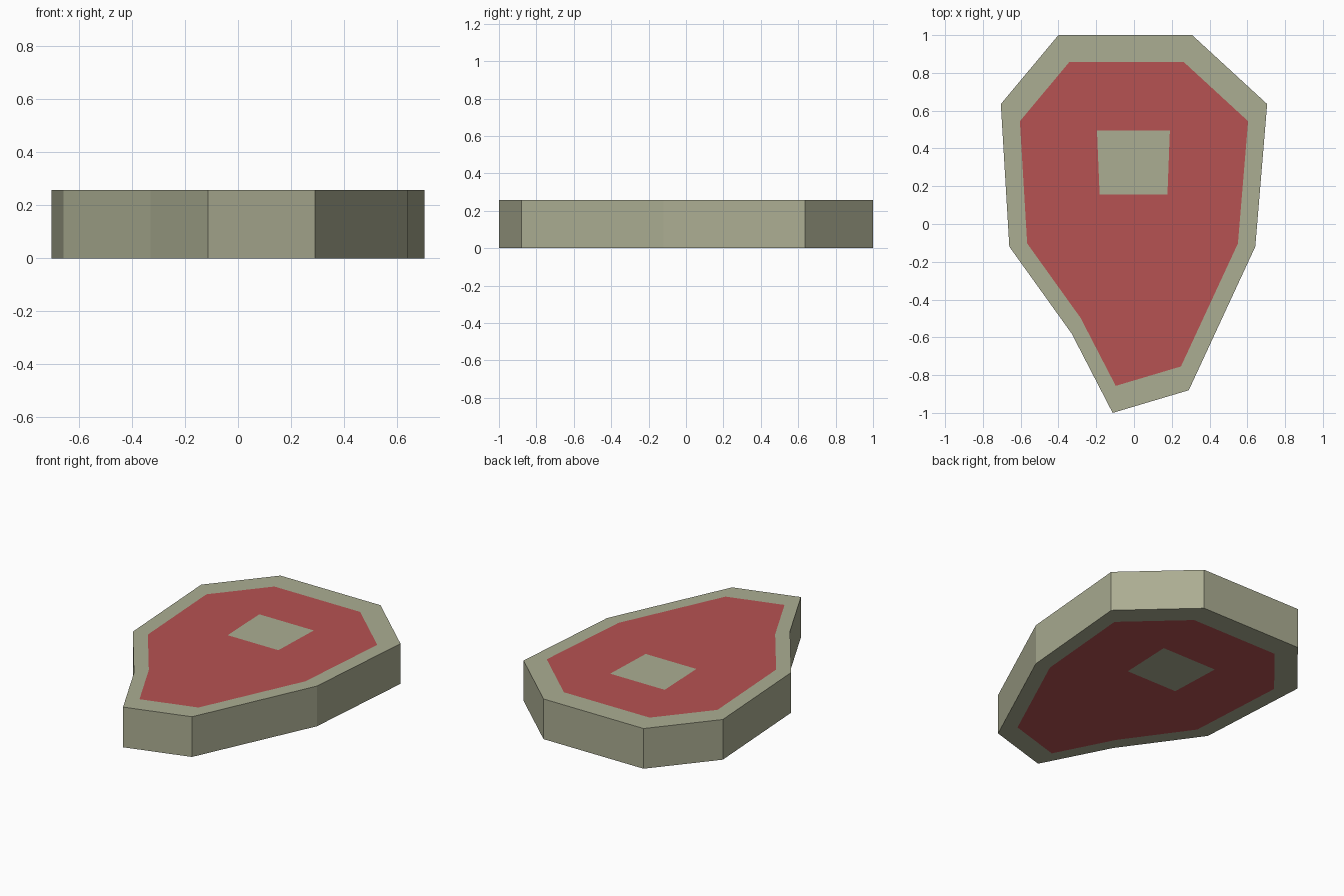
import bpy, bmesh

if "Cube" in bpy.data.objects:
    bpy.data.objects.remove(bpy.data.objects["Cube"])

HEIGHT = 0.257
INSET = 0.857  # meat outline relative to the fat outline


def material(name, rgb):
    m = bpy.data.materials.new(name)
    m.diffuse_color = (*rgb, 1)
    m.use_nodes = True
    m.node_tree.nodes["Principled BSDF"].inputs["Base Color"].default_value = m.diffuse_color
    return m


# Outline of the slab and of the bone, clockwise from the top left
OUTLINE = [(-0.40, 1.0), (0.308, 1.0), (0.705, 0.635), (0.642, -0.12), (0.29, -0.88),
           (-0.113, -1.0), (-0.33, -0.58), (-0.66, -0.12), (-0.705, 0.635)]
BONE = [(-0.196, 0.495), (0.19, 0.495), (0.177, 0.155), (-0.182, 0.155)]
MEAT = [(x * INSET, y * INSET) for x, y in OUTLINE]

FAT_BONE, RED = 0, 1
bm = bmesh.new()


def face(verts, mat):
    f = bm.faces.new(verts)
    f.material_index = mat


def cap(z):
    """One flat side: fat rim, two meat halves around the bone, bone."""
    rim, meat, bone = ([bm.verts.new((x, y, z)) for x, y in ring]
                       for ring in (OUTLINE, MEAT, BONE))
    n = len(rim)
    for i in range(n):
        j = (i + 1) % n
        face((rim[i], rim[j], meat[j], meat[i]), FAT_BONE)
    face(meat[:6] + [bone[3], bone[2], bone[1], bone[0]], RED)
    face(meat[5:] + [meat[0], bone[0], bone[3]], RED)
    face(bone, FAT_BONE)
    return rim


# Top and bottom sides, joined by the outer wall
bottom, top = cap(0), cap(HEIGHT)
for i in range(len(top)):
    j = (i + 1) % len(top)
    face((bottom[i], bottom[j], top[j], top[i]), FAT_BONE)
bmesh.ops.recalc_face_normals(bm, faces=bm.faces[:])

mesh = bpy.data.meshes.new("steak")
bm.to_mesh(mesh)
bm.free()
mesh.materials.append(material("fat and bone", (0.41, 0.42, 0.29)))
mesh.materials.append(material("red meat", (0.47, 0.085, 0.085)))
bpy.context.collection.objects.link(bpy.data.objects.new("steak", mesh))
